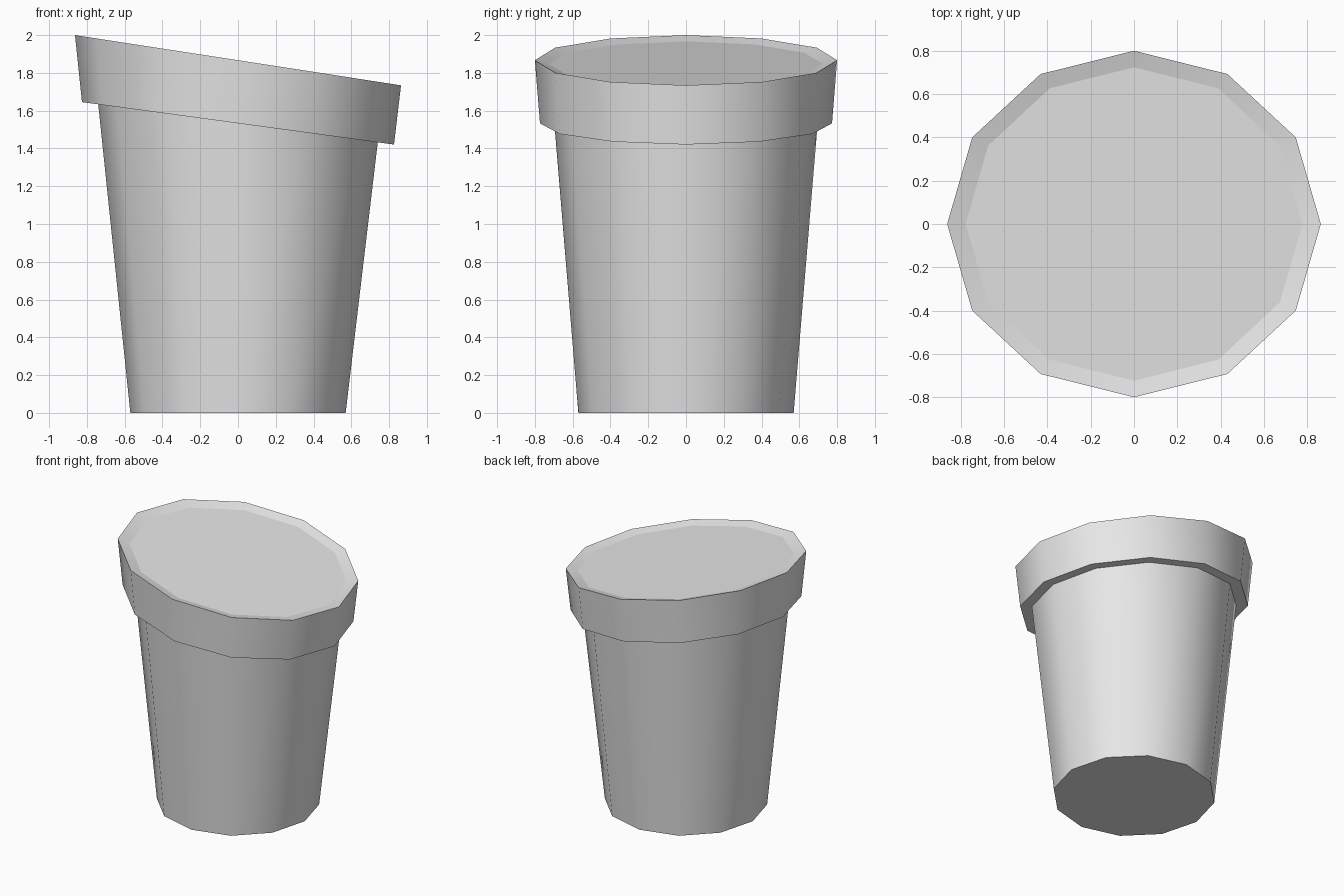
import bpy
import bmesh
from math import cos, sin, tau

SIDES = 12
SLOPE = -0.154  # tilt of the upper half of the pot

cube = bpy.data.objects.get("Cube")
if cube:
    bpy.data.objects.remove(cube, do_unlink=True)

grey = bpy.data.materials.new("light_grey")
grey.use_nodes = True
colour = (0.8, 0.8, 0.8, 1)
grey.diffuse_color = colour
grey.node_tree.nodes["Principled BSDF"].inputs["Base Color"].default_value = colour


def lofted(name, rings, cap_first, cap_last):
    """Skin twelve-sided rings given as (x radius, y radius, height, slope)."""
    bm = bmesh.new()
    loops = []
    for rx, ry, z, slope in rings:
        loop = []
        for i in range(SIDES):
            x, y = rx * cos(tau * i / SIDES), ry * sin(tau * i / SIDES)
            loop.append(bm.verts.new((x, y, z + slope * x)))
        loops.append(loop)
    for low, high in zip(loops, loops[1:]):
        for i in range(SIDES):
            j = (i + 1) % SIDES
            bm.faces.new((low[i], low[j], high[j], high[i]))
    if cap_first:
        bm.faces.new(loops[0][::-1])
    if cap_last:
        bm.faces.new(loops[-1])
    # Round the walls but keep every horizontal ring crisp
    for face in bm.faces:
        face.smooth = True
    for loop in loops:
        for i in range(SIDES):
            edge = bm.edges.get((loop[i], loop[(i + 1) % SIDES]))
            edge.smooth = False
    mesh = bpy.data.meshes.new(name)
    bm.to_mesh(mesh)
    bm.free()
    mesh.materials.append(grey)
    obj = bpy.data.objects.new(name, mesh)
    bpy.context.collection.objects.link(obj)
    return obj


# Tapered body, cut at a slant under the rim
lofted("pot_body", [(0.57, 0.57, 0, 0),
                    (0.74, 0.697, 1.533, -0.136)], True, False)

# Slanted rim: underside, outer wall, dished lip and soil surface
lofted("pot_rim", [(0.74, 0.697, 1.533, -0.136),
                   (0.826, 0.773, 1.533, -0.136),
                   (0.863, 0.8, 1.867, SLOPE),
                   (0.778, 0.724, 1.847, SLOPE)], False, True)
